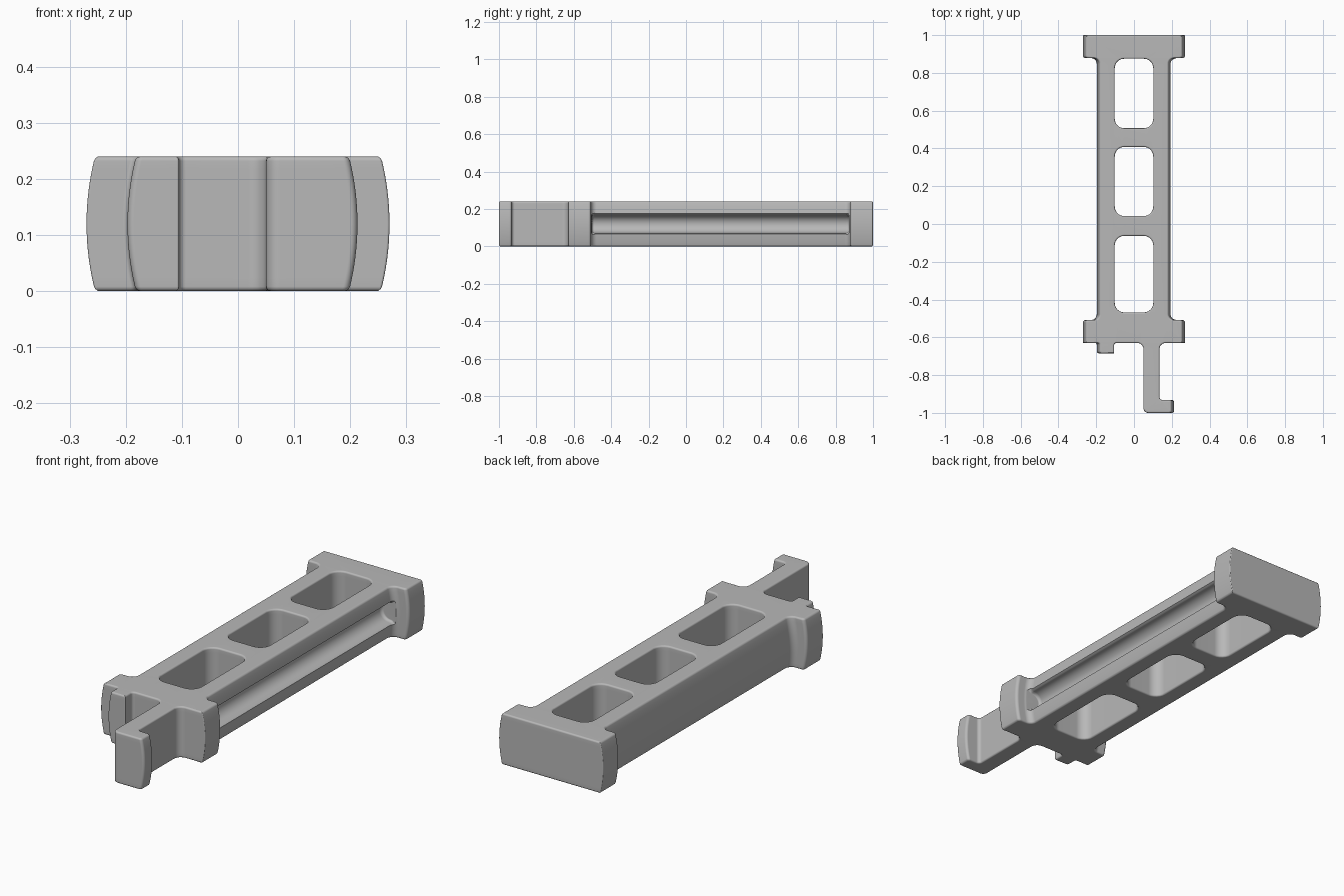
import bpy, bmesh, math
from mathutils import Vector

if "Cube" in bpy.data.objects:
    bpy.data.objects.remove(bpy.data.objects["Cube"], do_unlink=True)

HEIGHT, EDGE, BULGE_R = 0.24, 0.008, 0.48
MID = HEIGHT / 2

grey = bpy.data.materials.new("plain grey")
grey.use_nodes = True
grey.diffuse_color = (0.48, 0.48, 0.48, 1)
grey.node_tree.nodes["Principled BSDF"].inputs["Base Color"].default_value = (0.48, 0.48, 0.48, 1)


def rounded(points, steps=6):
    """Closed outline from (x, y, corner radius) points."""
    out, n = [], len(points)
    for i, (x, y, r) in enumerate(points):
        p = Vector((x, y))
        if r == 0:
            out.append(p)
            continue
        a = (Vector(points[i - 1][:2]) - p).normalized()
        b = (Vector(points[(i + 1) % n][:2]) - p).normalized()
        # corners are all right angles, so the arc centre is p + (a + b) * r
        c = p + (a + b) * r
        for k in range(steps + 1):
            t = math.pi / 2 * k / steps
            out.append(c - b * r * math.cos(t) - a * r * math.sin(t))
    return out


def inset(outline, d):
    """Move an outline towards its left side by d, with mitred corners."""
    res, n = [], len(outline)
    for i, p in enumerate(outline):
        e1 = (p - outline[i - 1]).normalized()
        e2 = (outline[(i + 1) % n] - p).normalized()
        n1, n2 = Vector((-e1.y, e1.x)), Vector((-e2.y, e2.x))
        res.append(p + (n1 + n2) * (d / (1 + n1.dot(n2))))
    return res


def make_object(name, bm):
    bmesh.ops.recalc_face_normals(bm, faces=bm.faces)
    me = bpy.data.meshes.new(name)
    bm.to_mesh(me)
    bm.free()
    me.materials.append(grey)
    ob = bpy.data.objects.new(name, me)
    bpy.context.collection.objects.link(ob)
    return ob


def bridge(bm, rings):
    for lo, hi in zip(rings, rings[1:]):
        for i in range(len(lo)):
            j = (i + 1) % len(lo)
            bm.faces.new((lo[i], lo[j], hi[j], hi[i]))


# Plan of the frame: two flanges, slim body, hooked arm and small stop
outline = rounded([
    (-0.27, 1.0, 0.004), (-0.27, 0.878, 0.014), (-0.197, 0.878, 0.03),
    (-0.197, -0.508, 0.03), (-0.27, -0.508, 0.014), (-0.27, -0.63, 0.004),
    (-0.197, -0.63, 0.009), (-0.197, -0.685, 0.012), (-0.105, -0.685, 0.004),
    (-0.105, -0.63, 0.012), (0.05, -0.63, 0.032), (0.05, -1.0, 0.025),
    (0.213, -1.0, 0.012), (0.213, -0.932, 0.012), (0.135, -0.932, 0.016),
    (0.135, -0.63, 0.032), (0.27, -0.63, 0.004), (0.27, -0.508, 0.014),
    (0.197, -0.508, 0.03), (0.197, 0.878, 0.03), (0.27, 0.878, 0.014),
    (0.27, 1.0, 0.004)])

# Three rounded windows, wound the other way
windows = [rounded([(-0.102, hi, 0.05), (0.102, hi, 0.05),
                    (0.102, lo, 0.05), (-0.102, lo, 0.05)])
           for lo, hi in ((0.507, 0.875), (0.042, 0.408), (-0.468, -0.063))]

# Heights and insets: rounded rims with a bulged wall between
rim = [(EDGE * (1 - math.cos(t)), EDGE * (1 - math.sin(t)))
       for t in (0, math.pi / 6, math.pi / 3, math.pi / 2)]
layers = rim + [(EDGE + (HEIGHT - 2 * EDGE) * k / 14, 0) for k in range(1, 14)]
layers += [(HEIGHT - z, d) for z, d in reversed(rim)]

bm = bmesh.new()
caps = {0: [], -1: []}
for loop in [outline] + windows:
    rings = []
    for z, d in layers:
        sag = BULGE_R - math.sqrt(BULGE_R ** 2 - (z - MID) ** 2)
        ring = []
        for base, p in zip(loop, inset(loop, d)):
            x = p.x
            if abs(base.x) > 0.175:
                x -= math.copysign(sag, x)
            ring.append(bm.verts.new((x, p.y, z)))
        rings.append(ring)
    bridge(bm, rings)
    for end in caps:
        r = rings[end]
        caps[end] += [bm.edges.get((r[i - 1], r[i])) for i in range(len(r))]
for edges in caps.values():
    bmesh.ops.triangle_fill(bm, edges=edges, use_beauty=True, use_dissolve=False)
frame = make_object("slotted_frame", bm)

# Long round groove with flared lips, on the left side only
arc = [(0.18 - 0.048 * math.sin(t), 0.048 * math.cos(t))
       for t in [math.pi * k / 16 for k in range(17)]]
lip = [(0.25, 0.062), (0.199, 0.060), (0.194, 0.0545), (0.187, 0.0495)]
profile = lip + arc + [(x, -z) for x, z in reversed(lip)]
bm = bmesh.new()
rings = []
for y, s in ((-0.504, 0.8), (-0.501, 0.9), (-0.49, 1), (0.858, 1), (0.869, 0.9), (0.872, 0.8)):
    rings.append([bm.verts.new((0.2 + (x - 0.2) * s, y, MID + z * s)) for x, z in profile])
bridge(bm, rings)
bm.faces.new(rings[0])
bm.faces.new(rings[-1])
cutter = make_object("groove_cutter", bm)
cutter.hide_render = True

cut = frame.modifiers.new("groove", 'BOOLEAN')
cut.operation, cut.solver, cut.object = 'DIFFERENCE', 'EXACT', cutter
bpy.ops.object.select_all(action='DESELECT')
bpy.context.view_layer.objects.active = frame
frame.select_set(True)
bpy.ops.object.modifier_apply(modifier=cut.name)
bpy.data.objects.remove(cutter, do_unlink=True)

# Smooth walls, crisp corners, flat caps
bpy.ops.object.shade_smooth_by_angle(angle=math.radians(35))
weighted = frame.modifiers.new("flat caps", 'WEIGHTED_NORMAL')
weighted.keep_sharp = True
